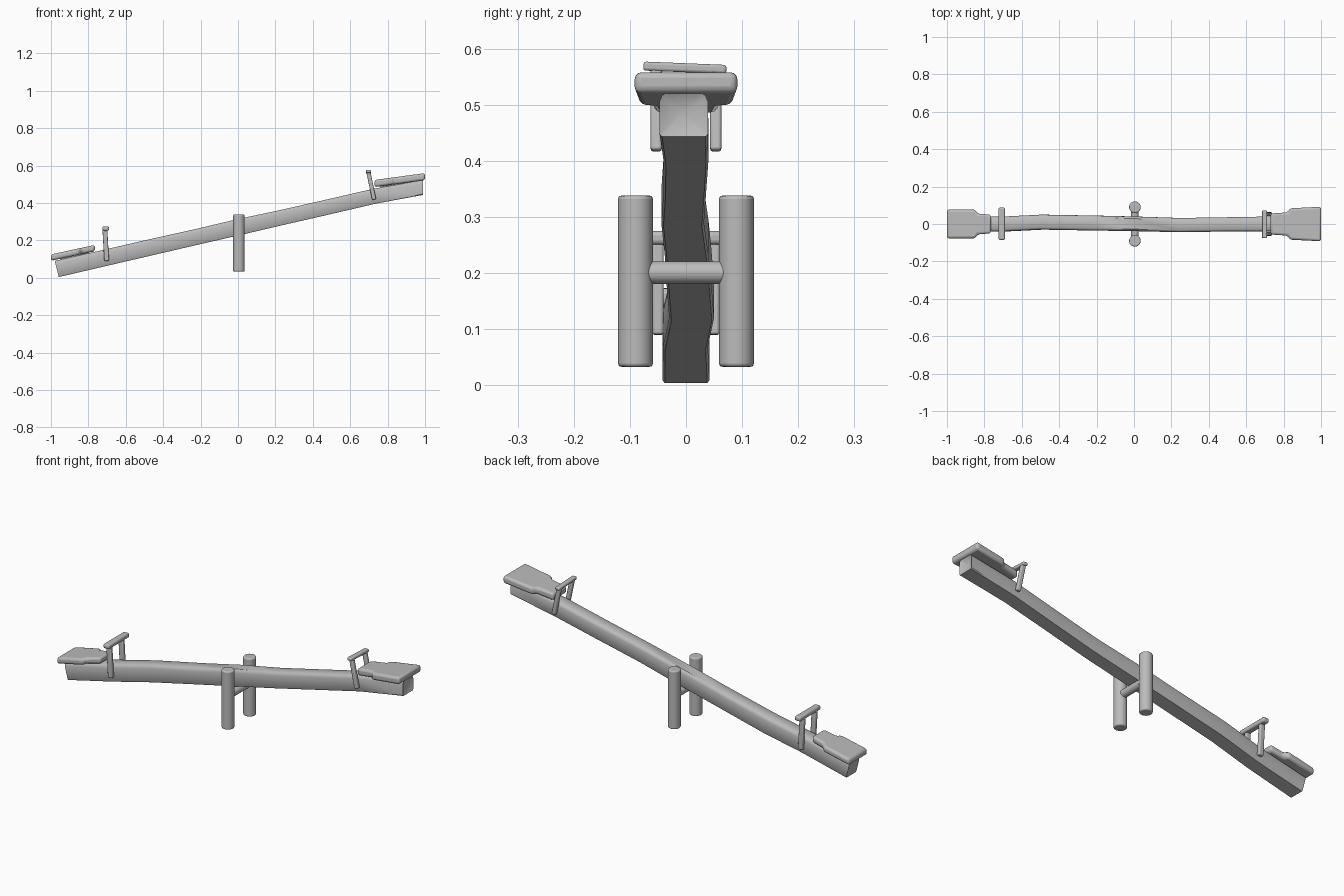
import bpy, bmesh, math
from mathutils import Vector

if "Cube" in bpy.data.objects:
    bpy.data.objects.remove(bpy.data.objects["Cube"])

grey = bpy.data.materials.new("plain grey")
grey.diffuse_color = (0.5, 0.5, 0.5, 1)
grey.use_nodes = True
grey.node_tree.nodes["Principled BSDF"].inputs["Base Color"].default_value = grey.diffuse_color


def finish(name, bm, bevel=0.0, segments=3):
    bmesh.ops.recalc_face_normals(bm, faces=bm.faces)
    me = bpy.data.meshes.new(name)
    bm.to_mesh(me)
    bm.free()
    ob = bpy.data.objects.new(name, me)
    bpy.context.collection.objects.link(ob)
    me.materials.append(grey)
    bpy.context.view_layer.objects.active = ob
    for o in bpy.context.selected_objects:
        o.select_set(False)
    ob.select_set(True)
    if bevel:
        mod = ob.modifiers.new("rounding", "BEVEL")
        mod.width, mod.segments = bevel, segments
        mod.limit_method, mod.angle_limit = "ANGLE", math.radians(50)
    bpy.ops.object.shade_smooth_by_angle(angle=math.radians(40))
    return ob


def bar(name, p0, p1, wx, wy, bevel):
    """Box of section wx by wy running from p0 to p1."""
    p0, p1 = Vector(p0), Vector(p1)
    axis = (p1 - p0).normalized()
    v = Vector((0, 1, 0)) if abs(axis.y) < 0.9 else Vector((0, 0, 1))
    u = v.cross(axis).normalized()
    v = axis.cross(u)
    bm = bmesh.new()
    rings = [[bm.verts.new(p + u * a * wx / 2 + v * b * wy / 2)
              for a, b in ((-1, -1), (1, -1), (1, 1), (-1, 1))] for p in (p0, p1)]
    for i in range(4):
        j = (i + 1) % 4
        bm.faces.new((rings[0][i], rings[0][j], rings[1][j], rings[1][i]))
    for r in rings:
        bm.faces.new(r)
    return finish(name, bm, bevel)


def cylinder(name, p0, p1, r, bevel):
    p0, p1 = Vector(p0), Vector(p1)
    bm = bmesh.new()
    bmesh.ops.create_cone(bm, cap_ends=True, segments=32, radius1=r, radius2=r,
                          depth=(p1 - p0).length)
    q = Vector((0, 0, 1)).rotation_difference(p1 - p0)
    for v in bm.verts:
        v.co = q @ v.co + (p0 + p1) / 2
    return finish(name, bm, bevel)


# Beam: bottom x, bottom z, top x, top z, sideways centre, half width
stations = [(-0.958, 0.004, -0.98, 0.09, 0.0, 0.042),
            (-0.70, 0.064, -0.72, 0.149, -0.001, 0.04),
            (-0.48, 0.115, -0.50, 0.20, 0.010, 0.04),
            (-0.20, 0.18, -0.22, 0.262, 0.005, 0.04),
            (0.01, 0.228, -0.01, 0.312, 0.001, 0.039),
            (0.25, 0.284, 0.24, 0.365, -0.006, 0.038),
            (0.50, 0.341, 0.49, 0.422, -0.002, 0.038),
            (0.735, 0.396, 0.725, 0.476, 0.0, 0.04),
            (0.99, 0.443, 0.99, 0.522, -0.004, 0.043)]
section = [(-0.9, 0), (0.9, 0), (1, 0.06), (1, 0.8), (0.9, 0.93), (0.72, 1),
           (-0.72, 1), (-0.9, 0.93), (-1, 0.8), (-1, 0.06)]
bm = bmesh.new()
rings = []
for xb, zb, xt, zt, yc, hw in stations:
    rings.append([bm.verts.new((xb + (xt - xb) * t, yc + hw * s, zb + (zt - zb) * t))
                  for s, t in section])
n = len(section)
for r0, r1 in zip(rings, rings[1:]):
    for i in range(n):
        j = (i + 1) % n
        bm.faces.new((r0[i], r0[j], r1[j], r1[i]))
bm.faces.new(rings[0])
dent = bm.verts.new((0.965, -0.004, 0.49))      # hollow raised end
for i in range(n):
    bm.faces.new((rings[-1][i], rings[-1][(i + 1) % n], dent))
finish("beam", bm)


# Seats: stepped plan, sloping with the beam
def seat(name, plan, x0, z0, slope, thick):
    pts = plan + [(x, -y) for x, y in reversed(plan)]
    bm = bmesh.new()
    layers = [[bm.verts.new((x, y, z0 + (x - x0) * slope + d)) for x, y in pts]
              for d in (-thick / 2, thick / 2)]
    m = len(pts)
    for i in range(m):
        j = (i + 1) % m
        bm.faces.new((layers[0][i], layers[0][j], layers[1][j], layers[1][i]))
    for layer in layers:
        bm.faces.new(layer)
    finish(name, bm, 0.012)


seat("low_seat", [(-1.0, 0.077), (-0.85, 0.077), (-0.835, 0.055), (-0.765, 0.05)],
     -1.0, 0.108, 0.215, 0.034)
seat("high_seat", [(1.0, 0.092), (0.835, 0.084), (0.82, 0.062), (0.73, 0.056)],
     0.73, 0.504, 0.135, 0.038)
bar("low_seat_spacer", (-0.95, 0, 0.105), (-0.80, 0, 0.14), 0.03, 0.05, 0)
bar("high_seat_spacer", (0.76, 0, 0.49), (0.96, 0, 0.522), 0.03, 0.05, 0)

# Handles: two legs beside the beam and a grip
for side in (-1, 1):
    bar("low_handle_leg", (-0.702, side * 0.05, 0.09), (-0.712, side * 0.05, 0.262),
        0.026, 0.02, 0.005)
    bar("high_handle_leg", (0.728, side * 0.053, 0.418), (0.697, side * 0.053, 0.566),
        0.022, 0.02, 0.005)
bar("low_handle_grip", (-0.707, -0.085, 0.263), (-0.707, 0.088, 0.263), 0.034, 0.024, 0.008)
bar("high_handle_grip", (0.698, -0.076, 0.569), (0.698, 0.072, 0.563), 0.026, 0.016, 0.005)

# Pivot: two round posts and the crossbar under the beam
for side, name in ((-1, "front_post"), (1, "back_post")):
    cylinder(name, (0.005, side * 0.09, 0.033), (0.005, side * 0.09, 0.338), 0.031, 0.006)
cylinder("crossbar", (0.005, -0.085, 0.201), (0.005, 0.085, 0.201), 0.02, 0)
